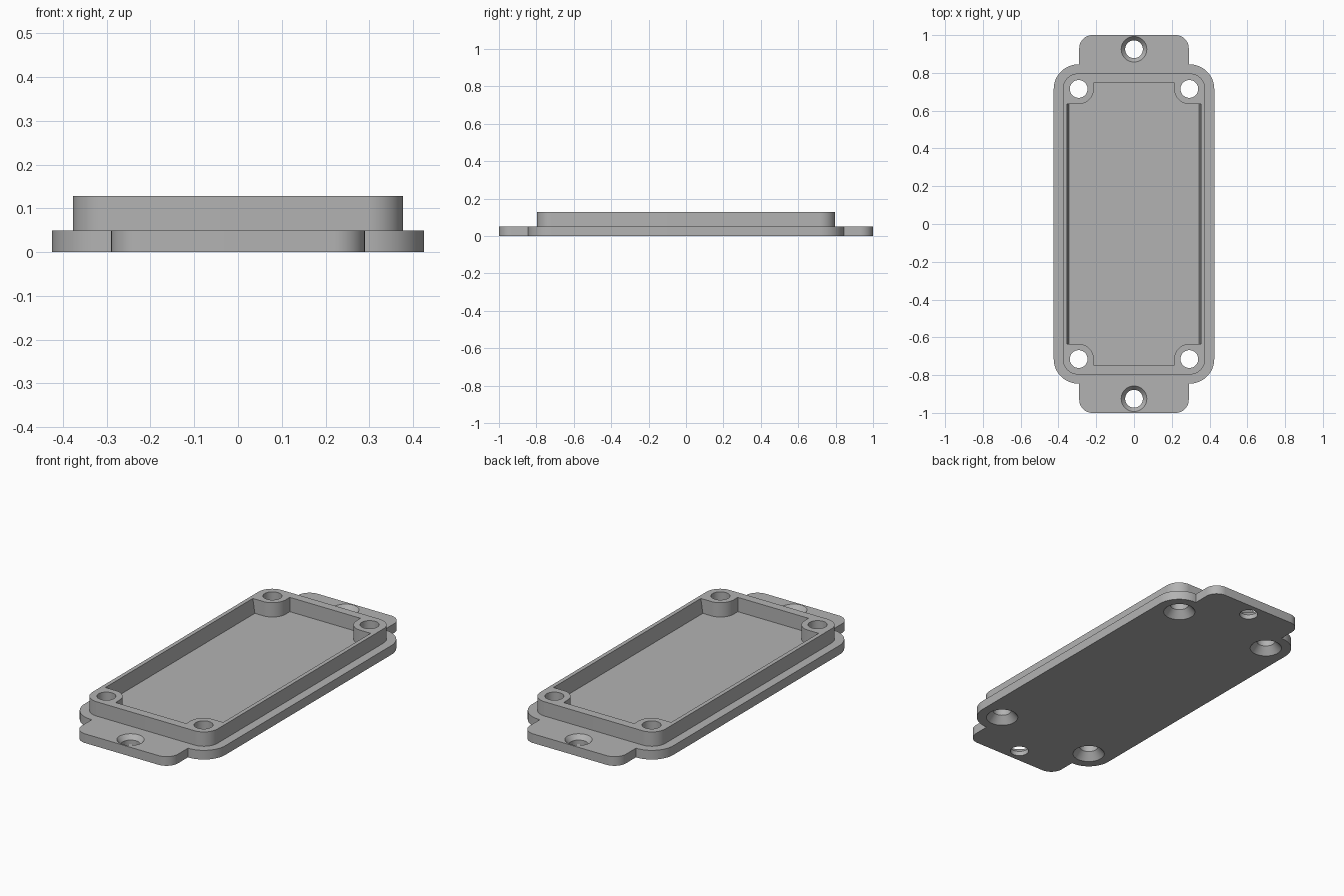
import bpy
import bmesh
from math import cos, sin, radians

if "Cube" in bpy.data.objects:
    bpy.data.objects.remove(bpy.data.objects["Cube"], do_unlink=True)

BASE_TOP, RIM_TOP = 0.05, 0.128
SCREW_X, SCREW_Y, TAB_Y = 0.293, 0.715, 0.925

grey = bpy.data.materials.new("plain grey")
grey.use_nodes = True
grey.diffuse_color = (0.45, 0.45, 0.45, 1)
grey.node_tree.nodes["Principled BSDF"].inputs["Base Color"].default_value = grey.diffuse_color


def arc(cx, cy, r, start, end, steps=16):
    angles = [radians(start + (end - start) * i / steps) for i in range(steps + 1)]
    return [(cx + r * cos(a), cy + r * sin(a)) for a in angles]


def four_way(quarter):
    """Mirror a +x +y quarter outline into a full counterclockwise loop."""
    back = quarter[::-1]
    return (quarter + [(-x, y) for x, y in back]
            + [(-x, -y) for x, y in quarter] + [(x, -y) for x, y in back])


def loft(name, layers):
    """Closed solid through matching outlines, given as (z, outline) from the bottom up."""
    bm = bmesh.new()
    rings = [[bm.verts.new((x, y, z)) for x, y in outline] for z, outline in layers]
    n = len(rings[0])
    bm.faces.new(rings[0][::-1])
    bm.faces.new(rings[-1])
    for low, high in zip(rings, rings[1:]):
        for i in range(n):
            j = (i + 1) % n
            bm.faces.new((low[i], low[j], high[j], high[i]))
    mesh = bpy.data.meshes.new(name)
    bm.to_mesh(mesh)
    bm.free()
    mesh.materials.append(grey)
    obj = bpy.data.objects.new(name, mesh)
    bpy.context.collection.objects.link(obj)
    return obj


def combine(target, tool, operation):
    bpy.context.view_layer.objects.active = target
    mod = target.modifiers.new(operation.lower(), 'BOOLEAN')
    mod.operation, mod.object, mod.solver = operation, tool, 'EXACT'
    bpy.ops.object.modifier_apply(modifier=mod.name)
    bpy.data.objects.remove(tool, do_unlink=True)


def drill(target, x, y, sections):
    """Cut a round hole whose radius follows (z, radius) sections."""
    layers = [(z, arc(x, y, r, 0, 360, 48)[:-1]) for z, r in sections]
    combine(target, loft("hole_cutter", layers), 'DIFFERENCE')


# Base flange with a mounting tab at each end
base = four_way(arc(0.295, 0.715, 0.13, 0, 90) + [(0.29, 0.845)]
                + arc(0.22, 0.93, 0.07, 0, 90))
lid = loft("enclosure_lid", [(0, base), (BASE_TOP, base)])

# Raised rim
rim = four_way(arc(0.295, 0.715, 0.082, 0, 90))
combine(lid, loft("rim", [(BASE_TOP / 2, rim), (RIM_TOP, rim)]), 'UNION')


# Recess with drafted long walls, leaving a screw boss in each corner
def recess(half_width):
    return four_way([(half_width, 0.635)] + arc(SCREW_X, SCREW_Y, 0.08, 270, 180)
                    + [(0.213, 0.75)])


combine(lid, loft("recess_cutter", [(BASE_TOP, recess(0.343)),
                                    (2 * RIM_TOP - BASE_TOP, recess(0.367))]), 'DIFFERENCE')

# Corner screw holes, countersunk from below
for sx in (-1, 1):
    for sy in (-1, 1):
        drill(lid, sx * SCREW_X, sy * SCREW_Y,
              [(-0.01, 0.09), (0.04, 0.047), (0.2, 0.047)])

# Tab holes, countersunk from above
for sy in (-1, 1):
    drill(lid, 0, sy * TAB_Y, [(-0.05, 0.047), (0.025, 0.047), (0.06, 0.076)])

bpy.ops.object.select_all(action='DESELECT')
lid.select_set(True)
bpy.context.view_layer.objects.active = lid
bpy.ops.object.shade_smooth_by_angle(angle=radians(30))
